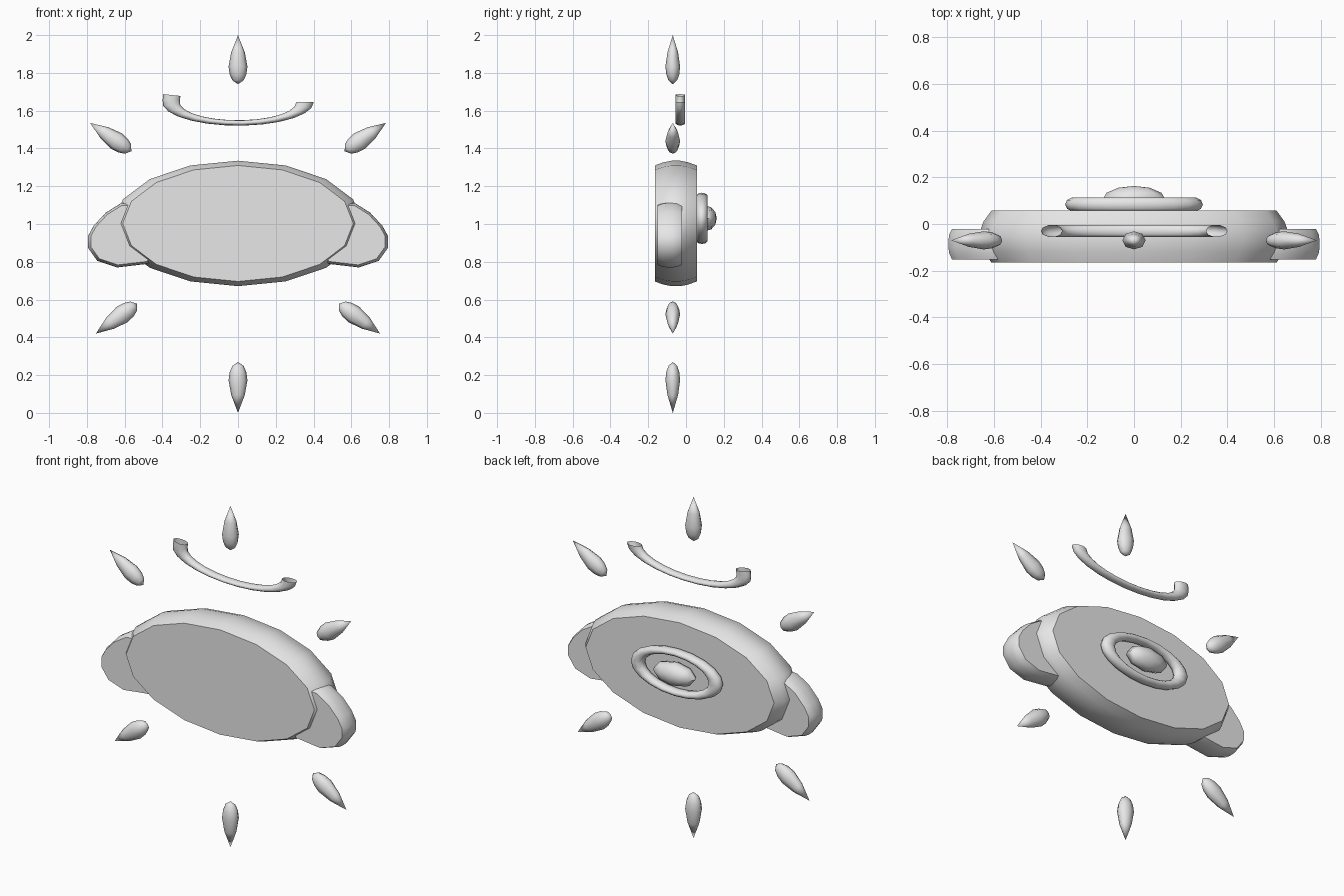
import bpy, bmesh
from math import sin, cos, pi, radians
from mathutils import Vector

cube = bpy.data.objects.get("Cube")
if cube:
    bpy.data.objects.remove(cube, do_unlink=True)

GREY = (0.8, 0.8, 0.8, 1)
mat = bpy.data.materials.new("light_grey")
mat.use_nodes = True
mat.diffuse_color = GREY
mat.node_tree.nodes["Principled BSDF"].inputs["Base Color"].default_value = GREY


def loft(name, rings, cap=True, closed=False, smooth=50):
    """Skin a list of equal-sized point rings."""
    bm = bmesh.new()
    loops = [[bm.verts.new(p) for p in ring] for ring in rings]
    n = len(loops[0])
    pairs = list(zip(loops, loops[1:]))
    if closed:
        pairs.append((loops[-1], loops[0]))
    for a, b in pairs:
        for i in range(n):
            j = (i + 1) % n
            bm.faces.new((a[i], a[j], b[j], b[i]))
    if cap:
        bm.faces.new(loops[0])
        bm.faces.new(loops[-1])
    bmesh.ops.remove_doubles(bm, verts=bm.verts, dist=1e-5)
    bmesh.ops.recalc_face_normals(bm, faces=bm.faces)
    mesh = bpy.data.meshes.new(name)
    bm.to_mesh(mesh)
    bm.free()
    mesh.materials.append(mat)
    obj = bpy.data.objects.new(name, mesh)
    bpy.context.collection.objects.link(obj)
    bpy.ops.object.select_all(action='DESELECT')
    obj.select_set(True)
    bpy.context.view_layer.objects.active = obj
    bpy.ops.object.shade_smooth_by_angle(angle=radians(smooth))
    return obj


def ellipse(rx, rz, n):
    return [(rx * cos(2 * pi * i / n), rz * sin(2 * pi * i / n)) for i in range(n)]


def barrel(name, outline, centre, profile, **kw):
    """Stack scaled copies of an x-z outline along y."""
    cx, cz = centre
    return loft(name, [[(cx + x * s, y, cz + z * s) for x, z in outline]
                       for y, s in profile], **kw)


# Main disc with rounded rim
barrel("body_disc", ellipse(0.66, 0.332, 16), (0, 1.003),
       [(-0.165, 0.925), (-0.12, 0.975), (-0.075, 1), (-0.03, 1),
        (0.012, 0.975), (0.057, 0.925)])

# Side lobes, inner ends buried in the disc
LOBE = [(0.50, 1.12), (0.62, 1.11), (0.70, 1.06), (0.765, 0.99), (0.795, 0.935),
        (0.795, 0.875), (0.745, 0.805), (0.64, 0.77), (0.47, 0.79), (0.42, 0.95)]
for side, label in ((1, "left"), (-1, "right")):
    barrel(label + "_lobe", [(side * (x - 0.6), z - 0.94) for x, z in LOBE],
           (side * 0.6, 0.94),
           [(-0.152, 0.92), (-0.125, 0.98), (-0.1, 1), (-0.07, 1),
            (-0.045, 0.98), (-0.022, 0.92)])

# Raised ring on the back
ring = []
for i in range(20):
    a = 2 * pi * i / 20
    ring.append([((0.253 + 0.042 * cos(t)) * cos(a), 0.084 + 0.031 * sin(t),
                  1.03 + 0.46 * (0.253 + 0.042 * cos(t)) * sin(a))
                 for t in (2 * pi * k / 10 for k in range(10))])
loft("back_ring", ring, cap=False, closed=True, smooth=60)

# Button in the middle of the ring
barrel("back_button", ellipse(0.135, 0.067, 8), (0, 1.03),
       [(0.105 - 0.058 * cos(pi * k / 6), sin(pi * k / 6)) for k in range(7)],
       cap=False, smooth=60)

# Open-ended crescent tube above the disc
arc = []
for i in range(15):
    a = radians(160 + 200 * i / 14)
    spread = 1.05 if i == 0 else 1
    arc.append([((0.355 + 0.046 * cos(t)) * cos(a) * spread, -0.03 + 0.026 * sin(t),
                 1.645 + 0.31 * (0.355 + 0.046 * cos(t)) * sin(a))
                for t in (2 * pi * k / 10 for k in range(10))])
loft("crescent_tube", arc, cap=False, smooth=60)


# Teardrops radiating around the disc
def teardrop(name, base, tip):
    start = Vector((base[0], -0.07, base[1]))
    axis = Vector((tip[0], -0.07, tip[1])) - start
    across = Vector((axis.z, 0, -axis.x)).normalized()
    rings = []
    for t, r in ((0, 0), (0.08, 0.03), (0.2, 0.044), (0.36, 0.05), (0.65, 0.036), (1, 0)):
        rings.append([start + axis * t + across * (r * cos(2 * pi * k / 8))
                      + Vector((0, 0.78 * r * sin(2 * pi * k / 8), 0)) for k in range(8)])
    loft(name, rings, cap=False, smooth=60)


teardrop("top_drop", (0, 1.74), (0, 2))
teardrop("bottom_drop", (0, 0.27), (0, 0))
for side, label in ((1, "left"), (-1, "right")):
    teardrop(label + "_upper_drop", (side * 0.565, 1.385), (side * 0.783, 1.535))
    teardrop(label + "_lower_drop", (side * 0.535, 0.578), (side * 0.752, 0.42))
